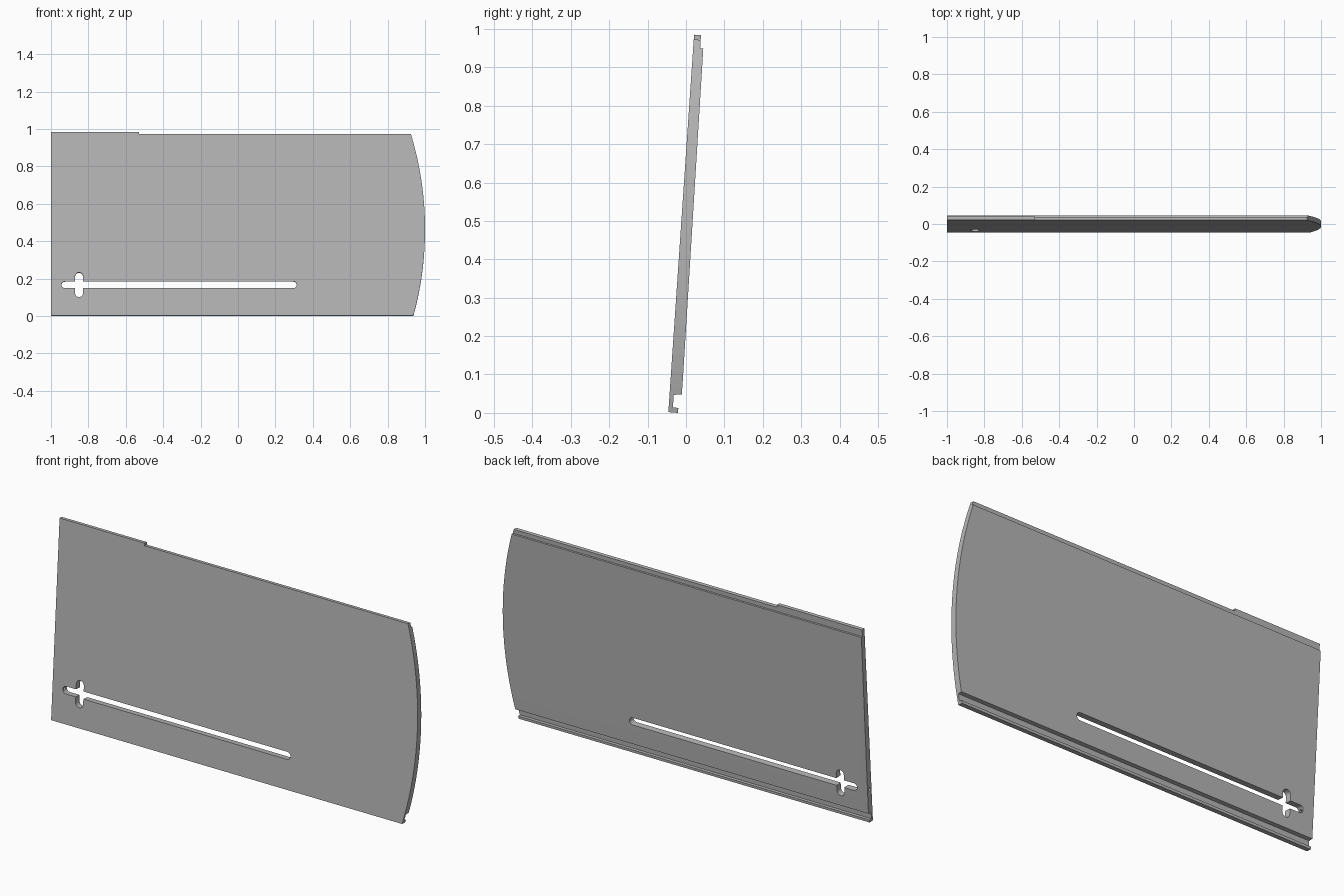
import bpy, bmesh, math
from mathutils import Matrix

if "Cube" in bpy.data.objects:
    bpy.data.objects.remove(bpy.data.objects["Cube"])

TILT = math.atan(0.068)   # backward lean of the panel

grey = bpy.data.materials.new("mid grey")
grey.diffuse_color = (0.47, 0.47, 0.47, 1)
grey.use_nodes = True
grey.node_tree.nodes["Principled BSDF"].inputs["Base Color"].default_value = grey.diffuse_color


def prism(name, points, offset):
    """Extrude a closed outline of 3D points along an offset vector."""
    bm = bmesh.new()
    face = bm.faces.new([bm.verts.new(p) for p in points])
    ext = bmesh.ops.extrude_face_region(bm, geom=[face])
    verts = [g for g in ext["geom"] if isinstance(g, bmesh.types.BMVert)]
    bmesh.ops.translate(bm, vec=offset, verts=verts)
    bmesh.ops.recalc_face_normals(bm, faces=bm.faces)
    mesh = bpy.data.meshes.new(name)
    bm.to_mesh(mesh)
    bm.free()
    mesh.materials.append(grey)
    obj = bpy.data.objects.new(name, mesh)
    bpy.context.collection.objects.link(obj)
    return obj


def carve(target, outline, y=0.0, z=0.0):
    """Cut an (x, z) outline through the panel, square to its leaning face."""
    cutter = prism("cutter", [(x, -0.3, h) for x, h in outline], (0, 0.6, 0))
    cutter.data.transform(Matrix.Translation((0, y, z)) @ Matrix.Rotation(-TILT, 4, 'X'))
    subtract(target, cutter)


def subtract(target, cutter):
    mod = target.modifiers.new("cut", 'BOOLEAN')
    mod.operation, mod.solver, mod.object = 'DIFFERENCE', 'EXACT', cutter
    bpy.context.view_layer.objects.active = target
    bpy.ops.object.modifier_apply(modifier=mod.name)
    bpy.data.objects.remove(cutter)


def arc(cx, cz, r, a0, a1, n):
    angles = [math.radians(a0 + (a1 - a0) * i / n) for i in range(n + 1)]
    return [(cx + r * math.cos(a), cz + r * math.sin(a)) for a in angles]


# Leaning board with a stepped tongue on top and a hooked groove at the bottom
profile = [(-0.046, 0.002), (-0.021, 0.0), (-0.020, 0.013), (-0.034, 0.014),
           (-0.032, 0.047), (-0.011, 0.048), (-0.008, 0.09), (0.042, 0.90),
           (0.045, 0.949), (0.037, 0.950), (0.039, 0.984), (0.021, 0.985)]
panel = prism("panel", [(-1, y, z) for y, z in profile], (2.05, 0, 0))

# Lowered tongue along the right part of the top edge
carve(panel, [(-0.53, 0), (1.2, 0), (1.2, 0.2), (-0.53, 0.2)], 0.03, 0.972)

# Bowed right end
R = 1.76
bow = arc(1 - R, 0, R, -20, 20, 48)
carve(panel, bow + [(1.3, 0.61), (1.3, -0.61)], 0, 0.463)

# Long slot with a short cross slot near its left end
r = 0.0185
carve(panel, arc(0.296, 0, r, -90, 90, 10) + arc(-0.925, 0, r, 90, 270, 10), -0.02, 0.166)
r = 0.021
carve(panel, arc(-0.85, 0.045, r, 0, 180, 10) + arc(-0.85, -0.045, r, 180, 360, 10), -0.02, 0.166)

# Pin hole from the left edge into the slot
hole = [(-1.05, -0.02 + a, 0.166 + b) for a, b in arc(0, 0, 0.008, 0, 337.5, 15)]
subtract(panel, prism("cutter", hole, (0.12, 0, 0)))

# Smooth curved cuts, keep crisp edges
panel.select_set(True)
bpy.context.view_layer.objects.active = panel
bpy.ops.object.shade_smooth_by_angle(angle=math.radians(25))
